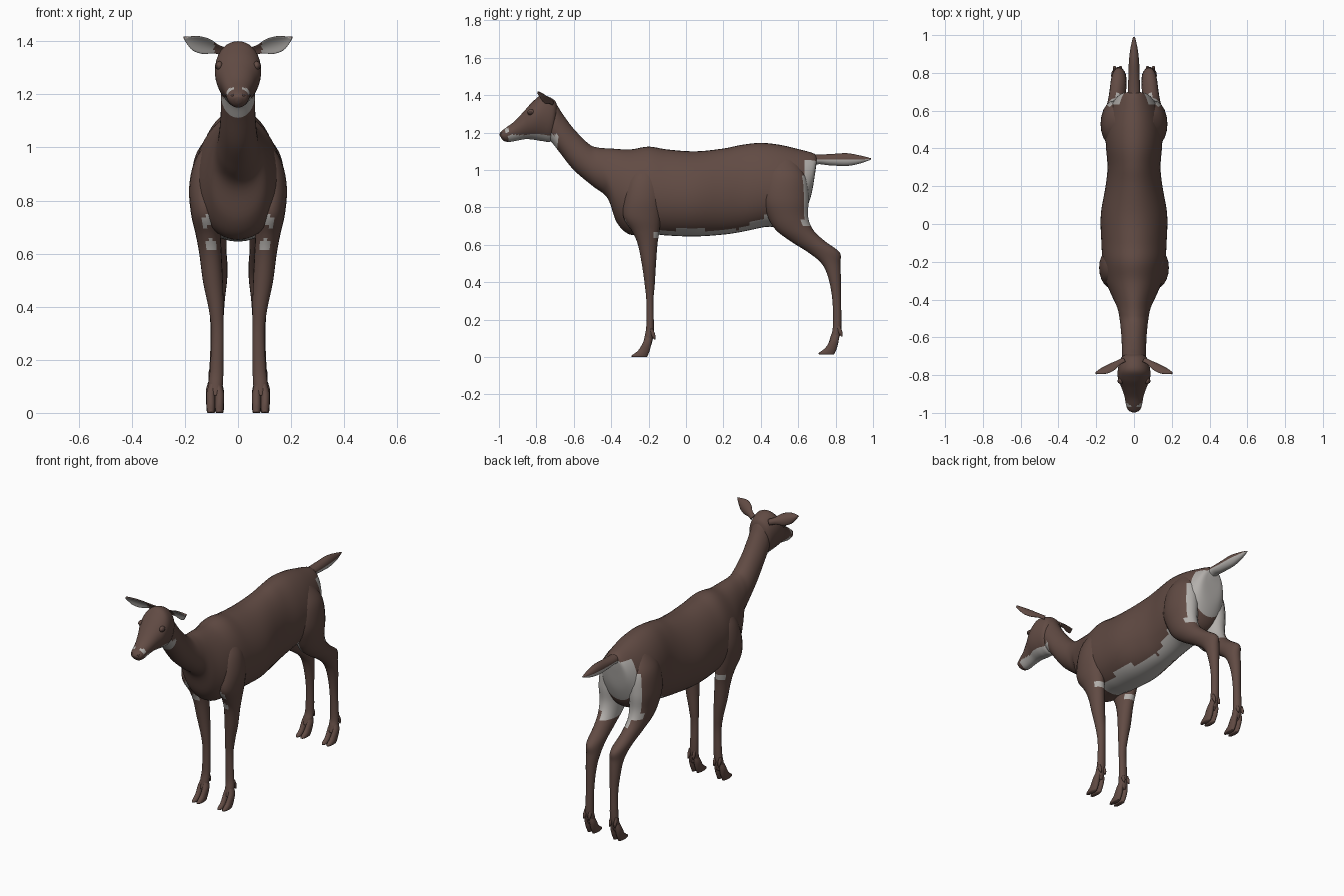
import bpy, bmesh, math
from mathutils import Vector

cube = bpy.data.objects.get("Cube")
if cube:
    bpy.data.objects.remove(cube, do_unlink=True)


def material(name, rgb):
    m = bpy.data.materials.new(name)
    m.use_nodes = True
    m.diffuse_color = (*rgb, 1)
    m.node_tree.nodes["Principled BSDF"].inputs["Base Color"].default_value = (*rgb, 1)
    return m


BROWN = material("brown coat", (.12, .07, .057))
PALE = material("pale fur", (.45, .43, .41))
DARK = material("dark eye", (.06, .035, .03))


def smooth(stations, steps=6):
    """Catmull-Rom interpolation of station tuples."""
    out, last = [], len(stations) - 1
    for i in range(last):
        a, b, c, d = (stations[min(max(k, 0), last)] for k in range(i - 1, i + 3))
        for s in range(steps):
            t = s / steps
            out.append([.5 * (2*q + (r - p)*t + (2*p - 5*q + 4*r - w)*t*t
                              + (3*q - p - 3*r + w)*t**3)
                        for p, q, r, w in zip(a, b, c, d)])
    return out + [list(stations[-1])]


def loft(name, rings, paint=None):
    """Skin a row of rings; paint(centre, normal) picks pale faces."""
    bm = bmesh.new()
    rows = [[bm.verts.new(p) for p in ring] for ring in rings]
    n = len(rows[0])
    for a, b in zip(rows, rows[1:]):
        for i in range(n):
            j = (i + 1) % n
            bm.faces.new((a[i], a[j], b[j], b[i]))
    bm.faces.new(rows[0])
    bm.faces.new(rows[-1])
    bmesh.ops.recalc_face_normals(bm, faces=bm.faces[:])
    bm.normal_update()
    for f in bm.faces:
        f.smooth = True
        if paint and paint(f.calc_center_median(), f.normal):
            f.material_index = 1
    me = bpy.data.meshes.new(name)
    bm.to_mesh(me)
    bm.free()
    me.materials.append(BROWN)
    me.materials.append(PALE)
    ob = bpy.data.objects.new(name, me)
    bpy.context.collection.objects.link(ob)
    return ob


def angles(n):
    return [2 * math.pi * i / n for i in range(n)]


def profile_rings(stations, egg=0.0, n=40):
    """Stations: top y, top z, bottom y, bottom z, half width."""
    rings = []
    for ty, tz, by, bz, hw in smooth(stations):
        cy, cz, vy, vz = (ty + by)/2, (tz + bz)/2, (ty - by)/2, (tz - bz)/2
        rings.append([(hw * math.sin(a) * (1 - egg * math.cos(a)),
                       cy + vy * math.cos(a), cz + vz * math.cos(a)) for a in angles(n)])
    return rings


def limb_rings(stations, side, n=20):
    """Stations: x, y, z, half width, half depth; level rings."""
    return [[(side * (x + rx * math.cos(a)), y + ry * math.sin(a), z) for a in angles(n)]
            for x, y, z, rx, ry in smooth(stations)]


def ball(name, loc, size, mat):
    bm = bmesh.new()
    bmesh.ops.create_uvsphere(bm, u_segments=16, v_segments=10, radius=1)
    for f in bm.faces:
        f.smooth = True
    me = bpy.data.meshes.new(name)
    bm.to_mesh(me)
    bm.free()
    me.materials.append(mat)
    ob = bpy.data.objects.new(name, me)
    ob.location, ob.scale = loc, size
    bpy.context.collection.objects.link(ob)


# Torso and neck
def paint_body(c, n):
    rise = min(max((c.y - .28) / .14, 0), 1)
    belly = -.2 < c.y < .55 and c.z < .682 + .07 * rise
    rump = c.y > .64 and .7 < c.z < 1.05
    throat = c.y < -.685 and c.z < 1.19
    return belly or rump or throat


loft("body", profile_rings([
    (.70, 1.05, .69, .98, .03), (.69, 1.085, .665, .85, .085), (.60, 1.112, .61, .74, .13),
    (.5, 1.135, .5, .70, .15), (.4, 1.145, .42, .695, .148), (.3, 1.135, .3, .67, .14),
    (.2, 1.115, .2, .655, .15), (.05, 1.10, .05, .645, .175), (-.1, 1.11, -.1, .65, .172),
    (-.2, 1.125, -.2, .66, .165), (-.3, 1.11, -.3, .655, .15), (-.4, 1.115, -.37, .72, .115),
    (-.47, 1.12, -.42, .85, .088), (-.52, 1.14, -.50, .915, .075), (-.6, 1.22, -.60, 1.0, .066),
    (-.66, 1.30, -.68, 1.10, .064), (-.70, 1.36, -.72, 1.15, .063),
    (-.74, 1.37, -.75, 1.17, .05)], .1), paint_body)


# Head
def paint_head(c, n):
    jaw = c.z < 1.188 and c.y > -.95
    lip = (c.y + .957)**2 + (c.z - 1.212)**2 < .013**2
    return jaw or lip


loft("head", profile_rings([
    (-.685, 1.33, -.70, 1.22, .04), (-.705, 1.375, -.72, 1.155, .07),
    (-.77, 1.40, -.77, 1.155, .085), (-.82, 1.365, -.82, 1.163, .084),
    (-.87, 1.31, -.86, 1.165, .066), (-.92, 1.258, -.905, 1.157, .05),
    (-.965, 1.225, -.945, 1.15, .042), (-.99, 1.205, -.97, 1.154, .033),
    (-.998, 1.19, -.985, 1.165, .014)], -.12), paint_head)

# Tail, pale underneath
loft("tail", profile_rings([
    (.62, 1.09, .64, 1.0, .03), (.70, 1.083, .70, 1.03, .032), (.78, 1.086, .77, 1.025, .03),
    (.86, 1.09, .86, 1.022, .027), (.93, 1.078, .93, 1.035, .019),
    (.99, 1.063, .99, 1.056, .005)], n=20), lambda c, n: n.z < .1 and c.y > .68)


def paint_foreleg(c, n):
    x = abs(c.x)
    front = n.y < -.3 and ((x - .105)/.022)**2 + ((c.z - .63)/.024)**2 < 1
    slant = x - .117 + .4 * (c.z - .725)
    upper = n.y < 0 and (slant / .018)**2 + ((c.z - .725)/.03)**2 < 1
    elbow = n.y > .4 and .635 < c.z < .675
    return front or upper or elbow


def paint_hind(c, n):
    rear = c.z > .7 and c.y > .625
    groin = c.z > .66 and n.x * c.x < 0 and c.y > .42
    return rear or groin


def foot(label, side, x, y, z):
    """Two toes and two dewclaws."""
    for tag, dx in (("inner", -.016), ("outer", .016)):
        loft(f"{label}_{tag}_toe", limb_rings([
            (x + dx * .5, y, z + .115, .013, .018), (x + dx, y - .01, z + .075, .017, .024),
            (x + dx, y - .027, z + .035, .017, .032), (x + dx, y - .05, z + .008, .016, .044),
            (x + dx, y - .05, z, .013, .04)], side, 14))
        loft(f"{label}_{tag}_dewclaw", limb_rings([
            (x + dx, y + .012, z + .15, .006, .01), (x + dx, y + .022, z + .12, .009, .012),
            (x + dx, y + .03, z + .095, .003, .004)], side, 10))


for side, tag in ((1, "left"), (-1, "right")):
    # Foreleg with shoulder
    loft(f"{tag}_foreleg", limb_rings([
        (.08, -.22, 1.03, .03, .05), (.105, -.225, .95, .058, .085),
        (.122, -.23, .85, .062, .10), (.122, -.235, .75, .055, .10),
        (.112, -.215, .67, .047, .072), (.104, -.205, .60, .042, .052),
        (.094, -.198, .49, .037, .037), (.082, -.194, .39, .028, .027),
        (.077, -.193, .30, .023, .019), (.08, -.192, .17, .025, .02),
        (.084, -.198, .11, .027, .023), (.085, -.208, .065, .022, .023)], side), paint_foreleg)
    foot(f"{tag}_fore", side, .086, -.198, 0)

    # Hind leg with thigh
    loft(f"{tag}_hind_leg", limb_rings([
        (.07, .52, 1.06, .03, .06), (.09, .53, .97, .07, .11), (.10, .53, .85, .077, .125),
        (.10, .545, .75, .066, .108), (.097, .58, .68, .055, .10), (.09, .65, .62, .046, .092),
        (.082, .737, .56, .042, .084), (.078, .775, .50, .037, .05),
        (.08, .795, .42, .03, .033), (.08, .806, .30, .023, .023),
        (.083, .808, .16, .025, .023), (.085, .797, .11, .027, .024),
        (.087, .785, .075, .022, .023)], side), paint_hind)
    foot(f"{tag}_hind", side, .087, .803, .014)

    # Cupped ear, pale inside
    base, tip = Vector((.055, -.715, 1.365)), Vector((.203, -.79, 1.413))
    along = (tip - base).normalized()
    face = Vector((.15, -.9, -.35))
    face = (face - along * face.dot(along)).normalized()
    up = along.cross(face)
    rings = []
    for t, w in smooth([(0, .018), (.2, .02), (.45, .034), (.7, .033), (.9, .016), (1, .003)], 4):
        c = base.lerp(tip, t)
        ring = [c + up * w * math.cos(a)
                + face * (.007 * math.sin(a) + .4 * w * math.cos(a)**2) for a in angles(20)]
        rings.append([(side * p.x, p.y, p.z) for p in ring])
    loft(f"{tag}_ear", rings, lambda c, n: n.dot(Vector((side * face.x, face.y, face.z))) > .25
         and abs(c.x) > .09)

    # Eye and lid
    ball(f"{tag}_eyelid", (side * .07, -.828, 1.308), (.014, .02, .017), BROWN)
    ball(f"{tag}_eye", (side * .074, -.831, 1.307), (.013, .014, .012), DARK)
    ball(f"{tag}_nostril", (side * .02, -.985, 1.195), (.008, .008, .007), DARK)
